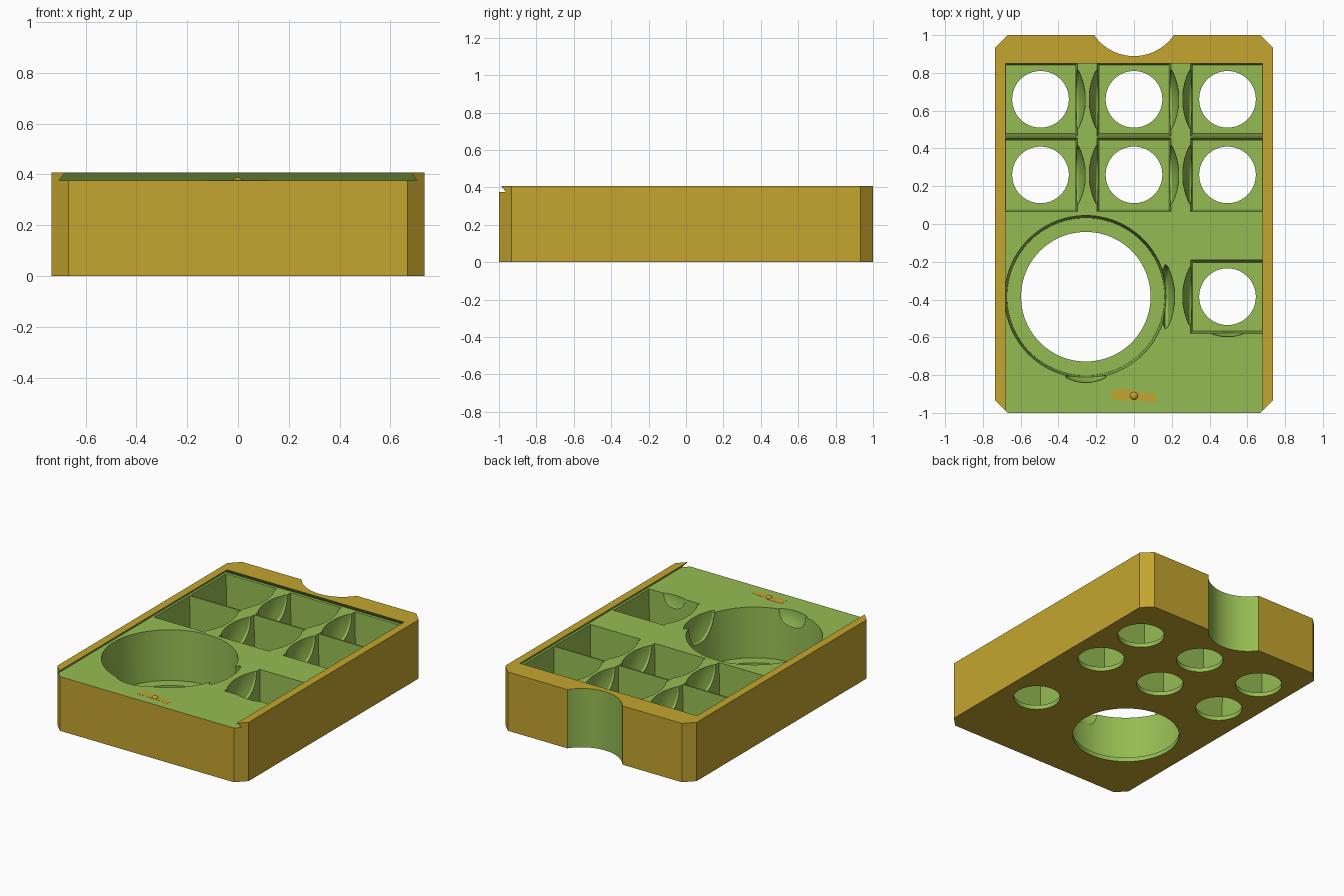
import bpy, bmesh, math
from mathutils import Matrix, Vector

if "Cube" in bpy.data.objects:
    bpy.data.objects.remove(bpy.data.objects["Cube"])


def material(name, rgb):
    m = bpy.data.materials.new(name)
    m.diffuse_color = (*rgb, 1)
    m.use_nodes = True
    m.node_tree.nodes["Principled BSDF"].inputs["Base Color"].default_value = m.diffuse_color
    return m


GOLD = material("gold", (0.55, 0.375, 0.028))
GREEN = material("green", (0.30, 0.50, 0.085))
TOP, LEDGE, FLOOR = 0.408, 0.376, 0.03


def make(name, bm, index=0):
    """Turn a bmesh into an object carrying both colours."""
    bmesh.ops.recalc_face_normals(bm, faces=bm.faces[:])
    for f in bm.faces:
        f.material_index = index
    me = bpy.data.meshes.new(name)
    bm.to_mesh(me)
    bm.free()
    me.materials.append(GOLD)
    me.materials.append(GREEN)
    ob = bpy.data.objects.new(name, me)
    bpy.context.collection.objects.link(ob)
    return ob


def loft(rings):
    """Closed solid through rings of equal point count."""
    bm = bmesh.new()
    vs = [[bm.verts.new(p) for p in r] for r in rings]
    n = len(vs[0])
    for a, b in zip(vs, vs[1:]):
        for i in range(n):
            j = (i + 1) % n
            bm.faces.new((a[i], a[j], b[j], b[i]))
    bm.faces.new(vs[0][::-1])
    bm.faces.new(vs[-1])
    return bm


def rect(x0, x1, y0, y1, z):
    return [(x0, y0, z), (x1, y0, z), (x1, y1, z), (x0, y1, z)]


def circle(x, y, r, z, n=64):
    return [(x + r * math.cos(2 * math.pi * i / n),
             y + r * math.sin(2 * math.pi * i / n), z) for i in range(n)]


# Tray block with chamfered corners
W, L, C = 0.735, 1.0, 0.067
outline = [(W, C - L), (W, L - C), (W - C, L), (C - W, L),
           (-W, L - C), (-W, C - L), (C - W, -L), (W - C, -L)]
tray = make("tray", loft([[(x, y, z) for x, y in outline] for z in (0, TOP)]))


def cut(name, bm):
    c = make(name, bm, 1)
    mod = tray.modifiers.new(name, 'BOOLEAN')
    mod.operation = 'DIFFERENCE'
    mod.solver = 'EXACT'
    mod.object = c
    bpy.context.view_layer.objects.active = tray
    bpy.ops.object.modifier_apply(modifier=name)
    bpy.data.objects.remove(c)


# Dovetail slot for a sliding lid, open at the front
def slot_ring(z):
    d = (z - LEDGE) / (TOP - LEDGE) * 0.025
    return rect(-0.705 + d, 0.705 - d, -1.1, 0.875 - d, z)


cut("lid_slot", loft([slot_ring(LEDGE), slot_ring(TOP + 0.01)]))

# Thumb notch through the back edge
cut("thumb_notch", loft([circle(0, 1.145, 0.256, z, 96) for z in (-0.1, 0.5)]))


# Square pockets with slight draft, each with a round hole in its floor
def pocket(x, y):
    h, d = 0.195, 0.013
    cut("pocket", loft([rect(x - h + d, x + h - d, y - h + d, y + h - d, FLOOR),
                        rect(x - h, x + h, y - h, y + h, 0.385)]))
    cut("pocket_hole", loft([circle(x, y, 0.15, z) for z in (-0.05, 0.1)]))


COLS, ROWS = (-0.495, 0, 0.495), (0.66, 0.26)
for px in COLS:
    for py in ROWS:
        pocket(px, py)
pocket(0.495, -0.385)

# Large round pocket and its floor hole
BX, BY = -0.255, -0.385
cut("round_pocket", loft([circle(BX, BY, 0.417, FLOOR, 96),
                          circle(BX, BY, 0.43, 0.385, 96)]))
cut("round_hole", loft([circle(BX, BY, 0.343, z, 96) for z in (-0.05, 0.1)]))


# Lens-shaped finger scoops in the pocket walls
def scoop(x, y, direction, r=0.17, sag=0.045):
    rings = []
    for t in (-1, -0.7, -0.4, -0.1, 0.2, 0.5, 0.75, 0.95):
        rings.append(circle(0, 0, r * math.sqrt(1 - abs(t)) if abs(t) < 1
                            else r * 0.05, sag * t, 40))
    bm = loft(rings)
    turn = Vector(direction).to_track_quat('Z', 'Y').to_matrix().to_4x4()
    bm.transform(Matrix.Translation((x, y, LEDGE + 0.0013)) @ turn)
    cut("finger_scoop", bm)


for py in ROWS:
    for s in (-1, 1):
        scoop(s * 0.193, py, (s, 0, 0))
        scoop(s * 0.302, py, (-s, 0, 0))
scoop(0.302, -0.385, (-1, 0, 0))
scoop(0.495, -0.579, (0, -1, 0), 0.09, 0.018)
scoop(0.17, BY, (1, 0, 0), 0.18, 0.046)
scoop(BX, -0.808, (0, -1, 0), 0.115, 0.032)

bpy.ops.object.select_all(action='DESELECT')
tray.select_set(True)
bpy.context.view_layer.objects.active = tray
bpy.ops.object.shade_smooth_by_angle(angle=math.radians(25))

# Lid catch bump and the thin patch around it
bm = bmesh.new()
bmesh.ops.create_uvsphere(bm, u_segments=24, v_segments=12, radius=0.025)
bm.transform(Matrix.Translation((0, -0.91, 0.363)))
bump = make("lid_catch", bm)
for p in bump.data.polygons:
    p.use_smooth = True
patch = [(-0.12, -0.93), (0.05, -0.935), (0.12, -0.945), (0.12, -0.9),
         (0.03, -0.89), (-0.03, -0.875), (-0.12, -0.88)]
make("catch_patch", loft([[(x, y, z) for x, y in patch]
                          for z in (LEDGE - 0.002, LEDGE + 0.001)]))
